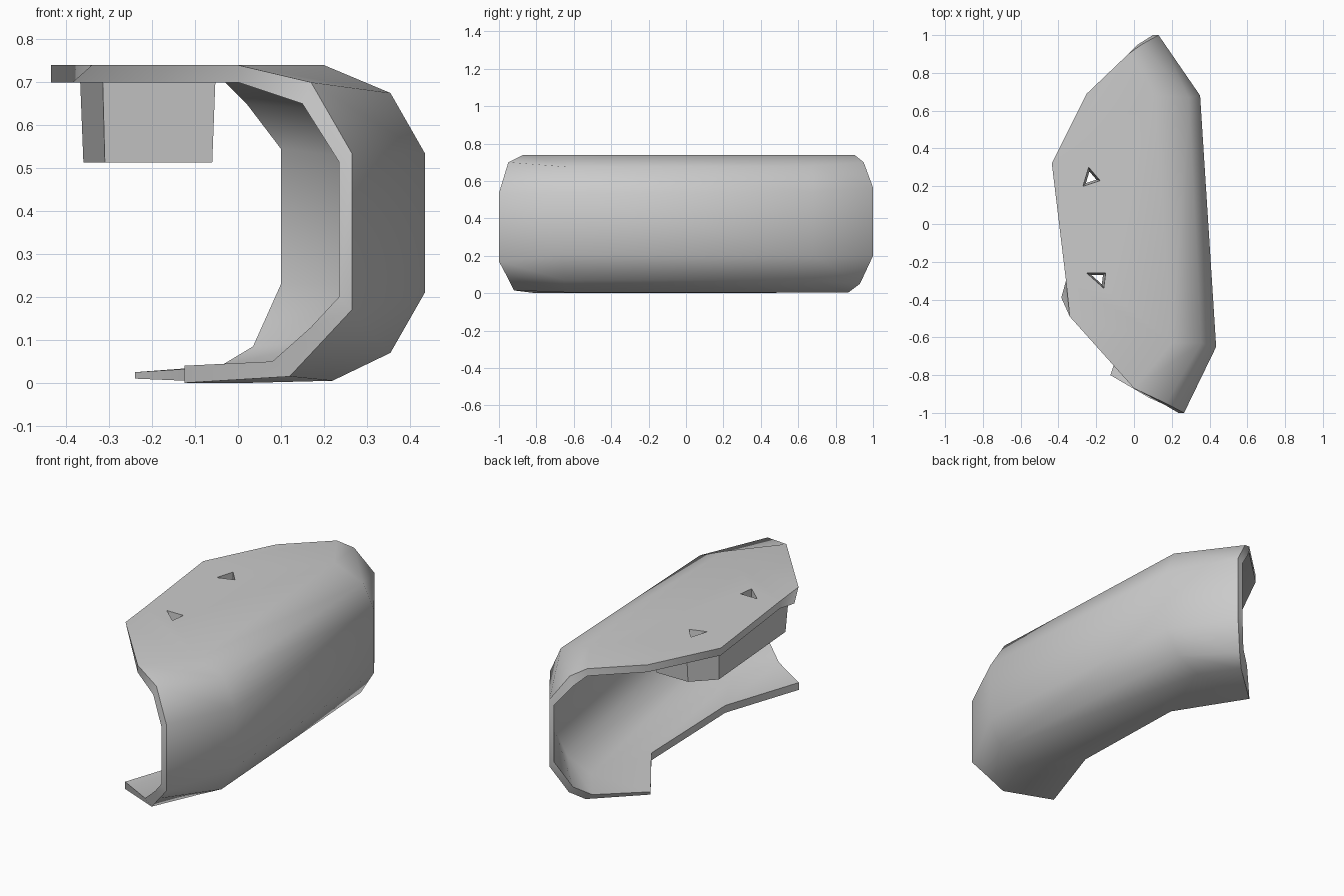
import bpy
import bmesh
import math
from mathutils import Vector

cube = bpy.data.objects.get("Cube")
if cube:
    bpy.data.objects.remove(cube, do_unlink=True)

GREY = (0.6, 0.6, 0.6, 1)
grey = bpy.data.materials.new("plain_grey")
grey.use_nodes = True
grey.diffuse_color = GREY
grey.node_tree.nodes["Principled BSDF"].inputs["Base Color"].default_value = GREY


def finish(name, bm):
    bmesh.ops.recalc_face_normals(bm, faces=bm.faces)
    mesh = bpy.data.meshes.new(name)
    bm.to_mesh(mesh)
    bm.free()
    mesh.materials.append(grey)
    obj = bpy.data.objects.new(name, mesh)
    bpy.context.collection.objects.link(obj)
    return obj


def prism(name, bottom, top, z0, z1):
    """Closed prism between two outlines with equal point counts."""
    bm = bmesh.new()
    low = [bm.verts.new((x, y, z0)) for x, y in bottom]
    high = [bm.verts.new((x, y, z1)) for x, y in top]
    bm.faces.new(low)
    bm.faces.new(high)
    n = len(low)
    for i in range(n):
        j = (i + 1) % n
        bm.faces.new((low[i], low[j], high[j], high[i]))
    return finish(name, bm)


def scaled(points, factor):
    cx = sum(p[0] for p in points) / len(points)
    cy = sum(p[1] for p in points) / len(points)
    return [(cx + (x - cx) * factor, cy + (y - cy) * factor) for x, y in points]


# Outer C profile at four stations, front to back, from top edge to bottom edge
stations = [
    [(-.34, -.49, .74), (.0, -.87, .74), (.17, -.95, .70), (.265, -1, .535),
     (.265, -1, .17), (.195, -.96, .095), (.12, -.92, .015), (-.125, -.80, 0)],
    [(-.36, -.30, .74), (.20, -.63, .74), (.355, -.63, .675), (.435, -.65, .535),
     (.435, -.65, .21), (.355, -.65, .07), (.22, -.65, .005), (.02, -.37, 0)],
    [(-.435, .32, .74), (.11, .68, .74), (.29, .67, .68), (.35, .68, .54),
     (.35, .68, .20), (.27, .68, .07), (.14, .68, .005), (.0, .30, 0)],
    [(-.25, .69, .74), (-.03, .90, .74), (.04, .95, .70), (.13, 1, .565),
     (.13, 1, .20), (.06, .93, .05), (.0, .87, .005), (-.24, .65, .01)],
]
# Inward wall thickness for each profile point, as x and z
inward = [(0, -.04), (0, -.04), (-.02, -.05), (-.03, -.02),
          (-.03, .03), (-.025, .035), (-.04, .035), (0, .04)]

bm = bmesh.new()
outer = [[bm.verts.new(p) for p in row] for row in stations]
inner = [[bm.verts.new(Vector(p) + Vector((dx, 0, dz)))
          for p, (dx, dz) in zip(row, inward)] for row in stations]
inner[-1][-1].co.z = .025       # thin pointed lower corner
inner[0][0].co.x -= .045        # bevelled upper front corner
inner[0][0].co.y += .10
rows, cols = len(outer), len(outer[0])
for grid in (outer, inner):
    for i in range(rows - 1):
        for j in range(cols - 1):
            bm.faces.new((grid[i][j], grid[i + 1][j],
                          grid[i + 1][j + 1], grid[i][j + 1]))
# Rim joining the outer and inner skins
for i in (0, rows - 1):
    for j in range(cols - 1):
        bm.faces.new((outer[i][j], outer[i][j + 1], inner[i][j + 1], inner[i][j]))
for j in (0, cols - 1):
    for i in range(rows - 1):
        bm.faces.new((outer[i][j], outer[i + 1][j], inner[i + 1][j], inner[i][j]))
shell = finish("curved_shell", bm)

# Block hanging beneath the upper plate
foot = [(-.36, .23), (-.25, .34), (-.06, .34), (-.06, -.41), (-.31, -.42)]
block = prism("mounting_block", foot, scaled(foot, 1.05), .513, .705)

# Tapered three-sided screw holes through plate and block
holes = [[(-.27, .20), (-.24, .30), (-.18, .23)],
         [(-.25, -.26), (-.15, -.26), (-.16, -.34)]]
cutters = [prism("hole_cutter", scaled(h, .5), scaled(h, 1.04), .45, .76)
           for h in holes]
for obj in (shell, block):
    bpy.context.view_layer.objects.active = obj
    for cutter in cutters:
        mod = obj.modifiers.new("screw_hole", "BOOLEAN")
        mod.operation = "DIFFERENCE"
        mod.solver = "EXACT"
        mod.object = cutter
        bpy.ops.object.modifier_apply(modifier=mod.name)
for cutter in cutters:
    bpy.data.objects.remove(cutter, do_unlink=True)

# Smooth the long bends and keep the rims crisp
for obj, angle in ((shell, 42), (block, 20)):
    bpy.ops.object.select_all(action="DESELECT")
    obj.select_set(True)
    bpy.context.view_layer.objects.active = obj
    bpy.ops.object.shade_smooth_by_angle(angle=math.radians(angle))
